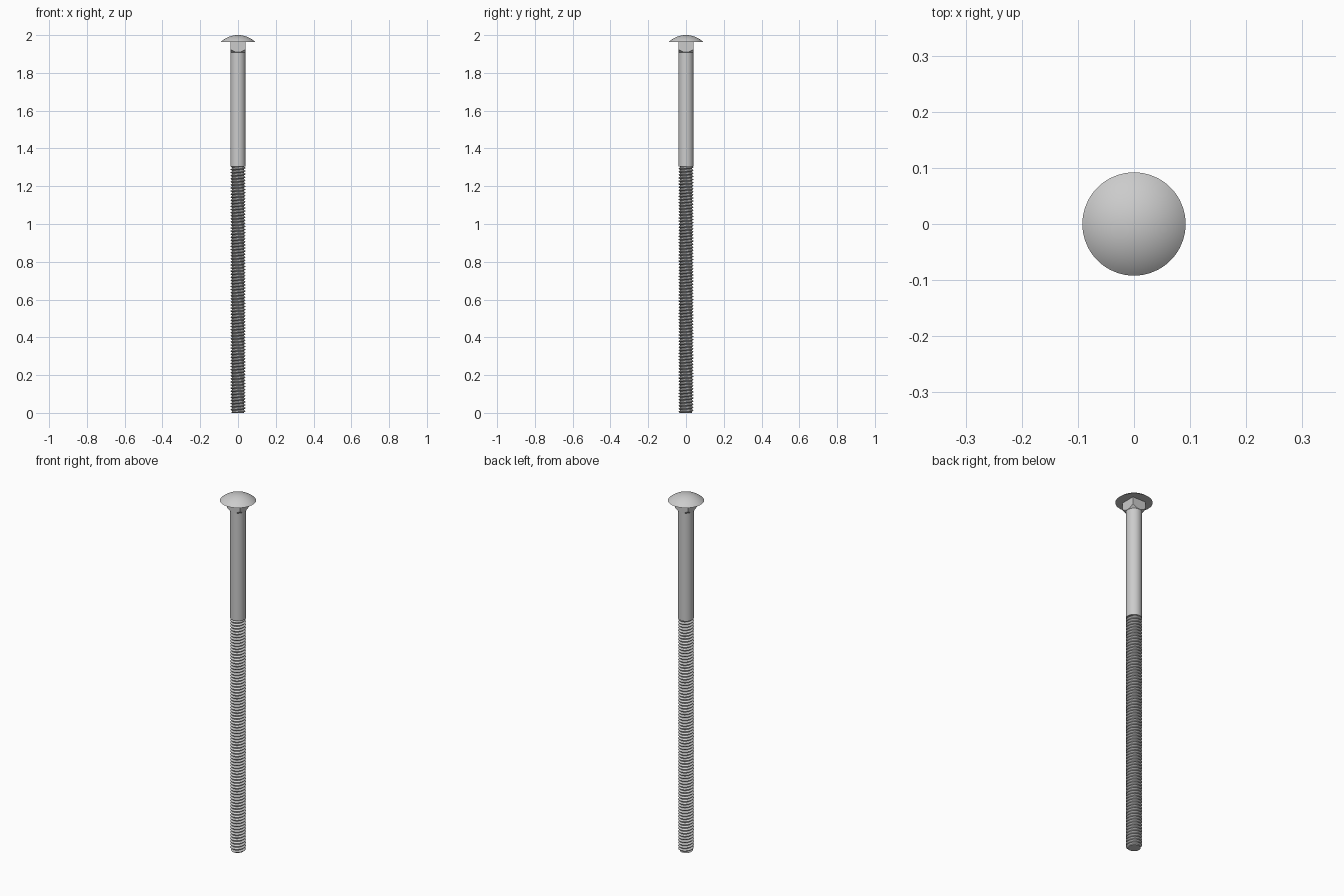
import bpy, bmesh, math

if "Cube" in bpy.data.objects:
    bpy.data.objects.remove(bpy.data.objects["Cube"])

SEG = 64
SHANK_R, CREST_R, ROOT_R = 0.040, 0.0395, 0.0305
PITCH, THREAD_TOP, HEAD_Z = 0.0163, 1.305, 1.963


def finish(name, bm, smooth=True):
    bmesh.ops.recalc_face_normals(bm, faces=bm.faces)
    me = bpy.data.meshes.new(name)
    bm.to_mesh(me)
    bm.free()
    ob = bpy.data.objects.new(name, me)
    bpy.context.collection.objects.link(ob)
    if smooth:
        bpy.ops.object.select_all(action='DESELECT')
        ob.select_set(True)
        bpy.context.view_layer.objects.active = ob
        bpy.ops.object.shade_smooth_by_angle(angle=math.radians(30))
    return ob


def lathe(name, profile):
    """Spin a list of (radius, z) points around the z axis."""
    bm = bmesh.new()
    vs = [bm.verts.new((r, 0, z)) for r, z in profile]
    es = [bm.edges.new(p) for p in zip(vs, vs[1:])]
    bmesh.ops.spin(bm, geom=vs + es, cent=(0, 0, 0), axis=(0, 0, 1),
                   angle=math.tau, steps=SEG, use_merge=True)
    bmesh.ops.remove_doubles(bm, verts=bm.verts, dist=1e-5)
    return finish(name, bm)


# Domed head: a spherical cap with a flat underside
a, h = 0.092, 2.0 - HEAD_Z
R = (a * a + h * h) / (2 * h)
span = math.asin(a / R)
dome = [(R * math.sin(span * i / 14), 2.0 - R + R * math.cos(span * i / 14))
        for i in range(15)]
lathe("head", dome + [(0, HEAD_Z)])

# Plain shank
lathe("shank", [(0, HEAD_Z + 0.005), (SHANK_R, HEAD_Z + 0.005),
                (SHANK_R, THREAD_TOP), (0, THREAD_TOP)])

# Square neck, its lower corners trimmed by a cone
bm = bmesh.new()
bmesh.ops.create_cube(bm, size=1)
half = 0.0405
for v in bm.verts:
    v.co = (v.co.x * 2 * half, v.co.y * 2 * half,
            HEAD_Z + 0.003 if v.co.z > 0 else 1.900)
neck = finish("square_neck", bm, smooth=False)
cone = lathe("neck_cutter", [(0, 1.908), (0.039, 1.908), (0.069, 1.936),
                             (0.069, 1.99), (0, 1.99)])
cone.hide_render = True
cone.hide_viewport = True
mod = neck.modifiers.new("corner_trim", 'BOOLEAN')
mod.operation = 'INTERSECT'
mod.solver = 'EXACT'
mod.object = cone

# Helical thread, with a lightly chamfered tip
bm = bmesh.new()
section = [(0.0, ROOT_R), (0.12, ROOT_R), (0.5, CREST_R),
           (0.62, CREST_R), (1.0, ROOT_R)]
N = 48
turns = math.ceil(THREAD_TOP / PITCH) + 4
rows = []
for i in range(turns * N + 1):
    t = math.tau * i / N
    row = []
    for s, r in section:
        z = PITCH * (i / N - 2 + s)
        r = min(r, 0.033 + max(z, 0))
        row.append(bm.verts.new((r * math.cos(t), r * math.sin(t), z)))
    rows.append(row)
for p, q in zip(rows, rows[1:]):
    for j in range(len(section) - 1):
        bm.faces.new((p[j], q[j], q[j + 1], p[j + 1]))
bmesh.ops.remove_doubles(bm, verts=bm.verts, dist=1e-6)
# Trim both ends flat and cap them
for z, n in ((0.0, -1), (THREAD_TOP, 1)):
    bmesh.ops.bisect_plane(bm, geom=bm.verts[:] + bm.edges[:] + bm.faces[:],
                           dist=1e-6, plane_co=(0, 0, z), plane_no=(0, 0, n),
                           clear_outer=True)
    rim = [e for e in bm.edges if e.is_boundary
           and all(abs(v.co.z - z) < 1e-5 for v in e.verts)]
    bmesh.ops.edgeloop_fill(bm, edges=rim)
finish("thread", bm)
